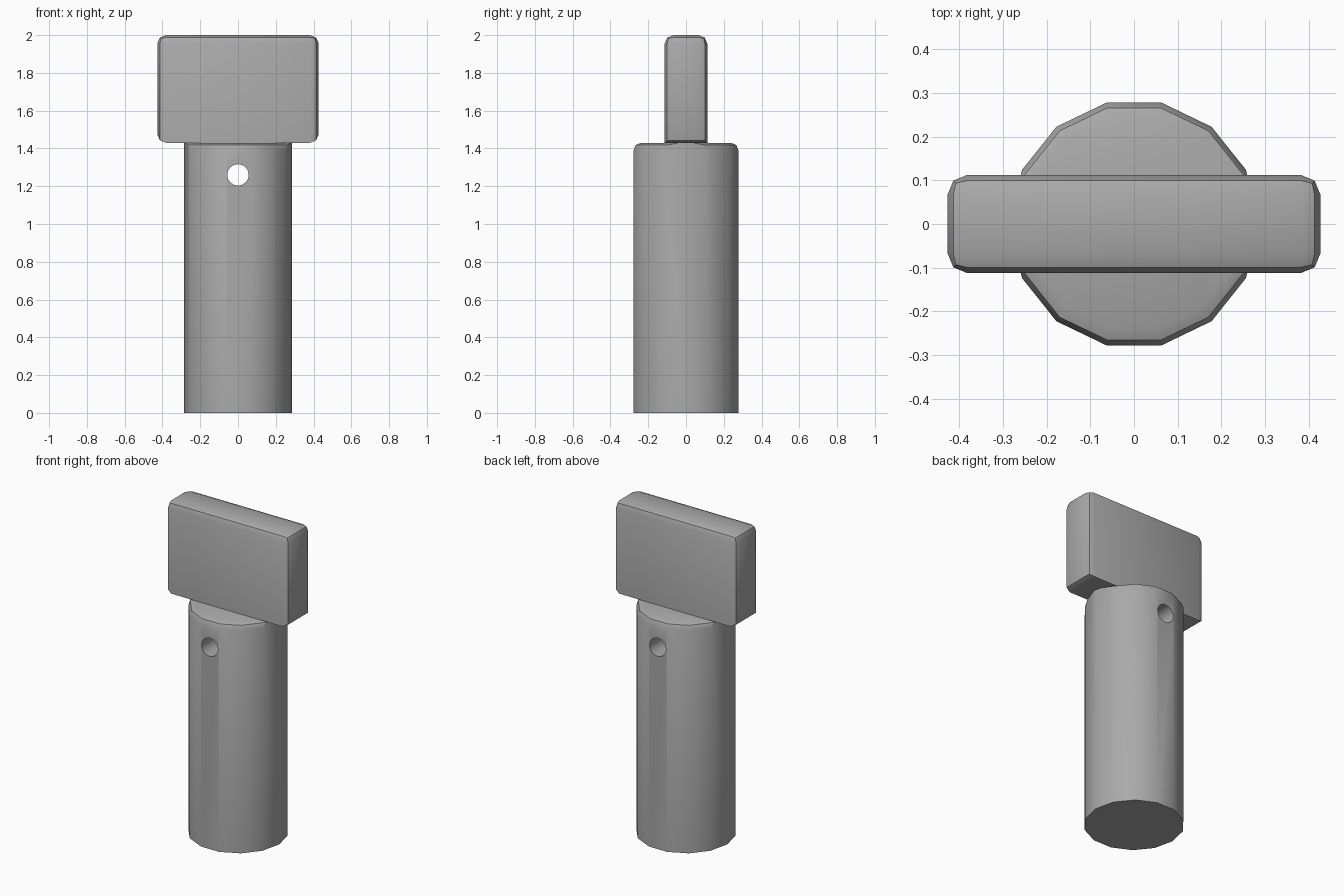
import bpy, bmesh, math
from mathutils import Matrix

if "Cube" in bpy.data.objects:
    bpy.data.objects.remove(bpy.data.objects["Cube"])

BASE_TOP = 1.43
RADIUS = 0.285

grey = bpy.data.materials.new("plain grey")
grey.use_nodes = True
grey.diffuse_color = (0.4, 0.4, 0.4, 1)
grey.node_tree.nodes["Principled BSDF"].inputs["Base Color"].default_value = (0.4, 0.4, 0.4, 1)


def make_object(name, bm):
    bmesh.ops.recalc_face_normals(bm, faces=bm.faces)
    mesh = bpy.data.meshes.new(name)
    bm.to_mesh(mesh)
    bm.free()
    obj = bpy.data.objects.new(name, mesh)
    bpy.context.collection.objects.link(obj)
    mesh.materials.append(grey)
    return obj


def cylinder(radius, depth, sides, matrix):
    bm = bmesh.new()
    bmesh.ops.create_cone(bm, cap_ends=True, segments=sides, radius1=radius,
                          radius2=radius, depth=depth, matrix=matrix)
    return bm


def middle(edge):
    return (edge.verts[0].co + edge.verts[1].co) / 2


def smooth(obj, angle):
    bpy.ops.object.select_all(action="DESELECT")
    obj.select_set(True)
    bpy.context.view_layer.objects.active = obj
    bpy.ops.object.shade_smooth_by_angle(angle=math.radians(angle))


# Shaft: fourteen sides, a corner on each end of the x axis
bm = cylinder(RADIUS, BASE_TOP, 14,
              Matrix.Translation((0, 0, BASE_TOP / 2)) @ Matrix.Rotation(math.pi / 2, 4, "Z"))
# Round the front and back rims, leaving the rim below the blade sharp
rim = [e for e in bm.edges if middle(e).z > BASE_TOP - 0.01 and abs(middle(e).y) > 0.11]
bmesh.ops.bevel(bm, geom=rim, offset=0.04, offset_type="OFFSET", segments=2,
                profile=0.5, affect="EDGES")
shaft = make_object("shaft", bm)

# Cross hole through the shaft, front to back
cutter = make_object("hole_cutter", cylinder(
    0.057, 1, 16, Matrix.Translation((0, 0, 1.26)) @ Matrix.Rotation(math.pi / 2, 4, "X")))
cut = shaft.modifiers.new("cross hole", "BOOLEAN")
cut.operation = "DIFFERENCE"
cut.solver = "EXACT"
cut.object = cutter
bpy.context.view_layer.objects.active = shaft
bpy.ops.object.modifier_apply(modifier=cut.name)
bpy.data.objects.remove(cutter)
smooth(shaft, 30)

# Blade: rounded block, its long lower edges left square on the shaft
bm = bmesh.new()
bmesh.ops.create_cube(bm, size=1, matrix=Matrix.Translation((0, 0, (2 + BASE_TOP) / 2))
                      @ Matrix.Diagonal((0.854, 0.225, 2 - BASE_TOP, 1)))
edges = [e for e in bm.edges
         if not (middle(e).z < BASE_TOP + 0.01 and abs(middle(e).x) < 0.01)]
bmesh.ops.bevel(bm, geom=edges, offset=0.045, offset_type="OFFSET", segments=2,
                profile=0.5, affect="EDGES")
smooth(make_object("blade", bm), 35)
